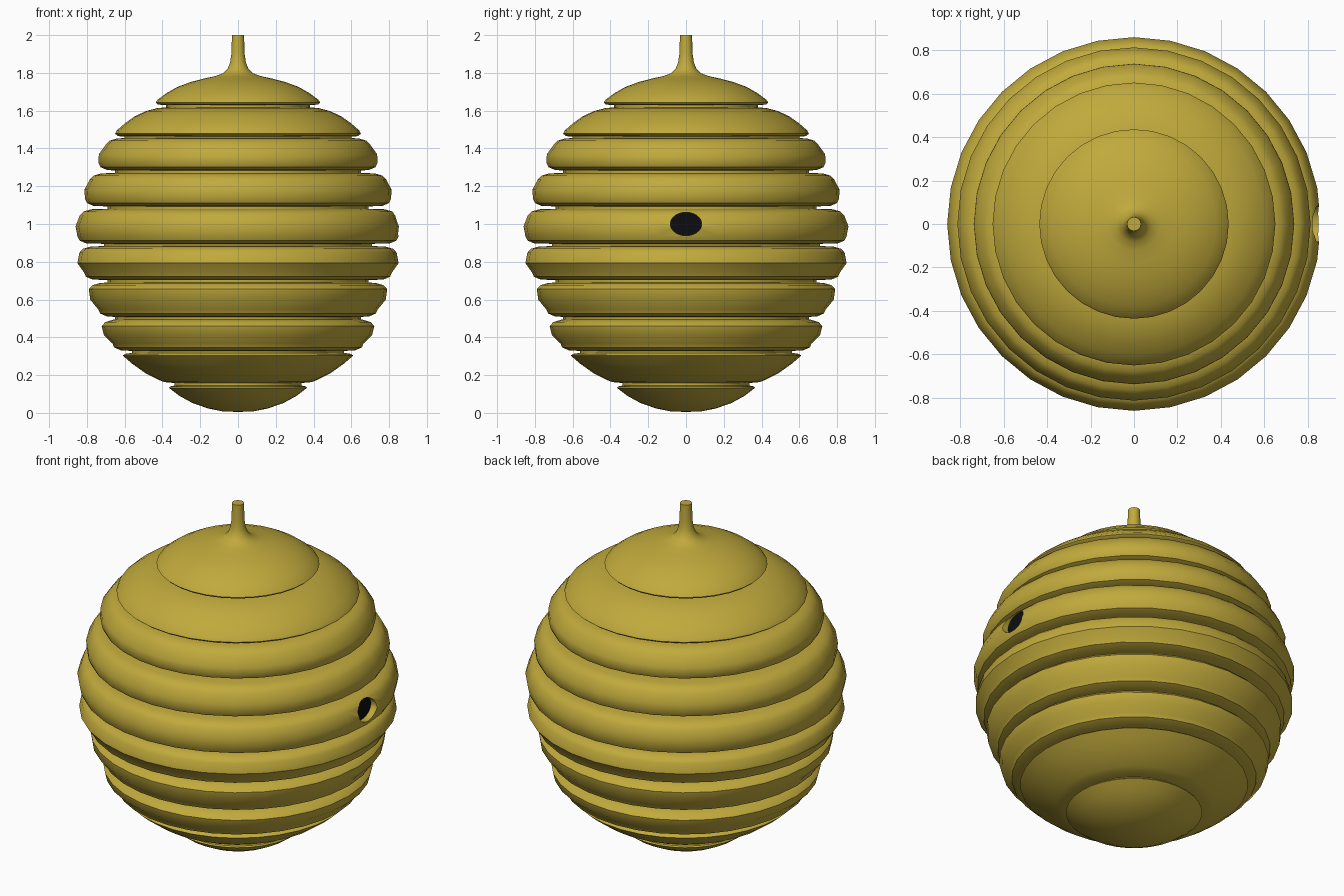
import bpy, bmesh, math
from mathutils import Matrix

if "Cube" in bpy.data.objects:
    bpy.data.objects.remove(bpy.data.objects["Cube"])

SEG = 32


def material(name, rgb):
    m = bpy.data.materials.new(name)
    m.diffuse_color = (*rgb, 1)
    m.use_nodes = True
    m.node_tree.nodes["Principled BSDF"].inputs["Base Color"].default_value = m.diffuse_color
    return m


def make_object(name, bm, mat):
    bmesh.ops.recalc_face_normals(bm, faces=bm.faces[:])
    me = bpy.data.meshes.new(name)
    bm.to_mesh(me)
    bm.free()
    me.materials.append(mat)
    ob = bpy.data.objects.new(name, me)
    bpy.context.collection.objects.link(ob)
    return ob


def lathe(name, profile, mat):
    bm = bmesh.new()
    loops = []
    for r, z in profile:
        if r == 0:
            loops.append([bm.verts.new((0, 0, z))] * SEG)
        else:
            loops.append([bm.verts.new((r * math.cos(math.tau * i / SEG),
                                        r * math.sin(math.tau * i / SEG), z)) for i in range(SEG)])
    for a, b in zip(loops, loops[1:]):
        for i in range(SEG):
            j = (i + 1) % SEG
            bm.faces.new(list(dict.fromkeys((a[i], a[j], b[j], b[i]))))
    return make_object(name, bm, mat)


def oval_plug(name, x0, x1, mat):
    # elliptical cylinder along x at the entrance position
    bm = bmesh.new()
    bmesh.ops.create_cone(bm, cap_ends=True, segments=32, radius1=1, radius2=1, depth=1,
                          matrix=Matrix.Translation(((x0 + x1) / 2, 0, 1.0))
                          @ Matrix.Diagonal((x1 - x0, 0.083, 0.062, 1))
                          @ Matrix.Rotation(math.pi / 2, 4, 'Y'))
    return make_object(name, bm, mat)


straw = material("straw", (0.53, 0.40, 0.045))
black = material("black", (0.004, 0.004, 0.005))

# rounded bottom and the sloping ring above it
profile = [(0, 0.005), (0.08, 0.008), (0.16, 0.024), (0.24, 0.052), (0.31, 0.09), (0.365, 0.132),
           (0.36, 0.14), (0.335, 0.145), (0.335, 0.158), (0.39, 0.163), (0.42, 0.175),
           (0.49, 0.21), (0.56, 0.26), (0.61, 0.303), (0.60, 0.312), (0.56, 0.318), (0.56, 0.325)]

# middle bands: z bottom, z top, radius near bottom, middle, near top, groove radius above
bands = [(0.328, 0.495, 0.665, 0.71, 0.722, 0.65),
         (0.508, 0.69, 0.74, 0.782, 0.79, 0.69),
         (0.703, 0.883, 0.815, 0.85, 0.84, 0.71),
         (0.895, 1.08, 0.85, 0.86, 0.838, 0.69),
         (1.093, 1.27, 0.81, 0.813, 0.785, 0.65),
         (1.283, 1.455, 0.738, 0.737, 0.70, 0.60)]
groove = 0.56
for z0, z1, a, b, c, g in bands:
    h = z1 - z0
    profile += [(groove, z0), (a - 0.045, z0 + 0.003), (a - 0.01, z0 + 0.018), (a, z0 + 0.04),
                (b, z0 + h * 0.5), (c, z1 - 0.035), (c - 0.02, z1 - 0.014), (c - 0.06, z1 - 0.002), (g, z1)]
    groove = g

# upper sloping ring, cap and stem
profile += [(0.60, 1.463), (0.635, 1.465), (0.651, 1.478), (0.642, 1.495), (0.60, 1.532),
            (0.55, 1.568), (0.49, 1.597), (0.43, 1.613), (0.38, 1.618), (0.38, 1.63),
            (0.425, 1.632), (0.436, 1.643), (0.425, 1.658), (0.38, 1.692), (0.32, 1.726),
            (0.25, 1.752), (0.18, 1.77), (0.12, 1.783), (0.08, 1.798), (0.055, 1.822),
            (0.042, 1.855), (0.035, 1.90), (0.032, 2.0), (0, 2.0)]
hive = lathe("hive_body", profile, straw)

# entrance pocket cut into the +x side
cutter = oval_plug("entrance_cutter", 0.805, 1.0, straw)
cutter.hide_render = True
mod = hive.modifiers.new("entrance", 'BOOLEAN')
mod.object = cutter
mod.operation = 'DIFFERENCE'
mod.solver = 'EXACT'
bpy.context.view_layer.objects.active = hive
hive.select_set(True)
bpy.ops.object.modifier_apply(modifier=mod.name)
bpy.data.objects.remove(cutter)
bpy.ops.object.shade_smooth_by_angle(angle=math.radians(40))

# dark back of the entrance
oval_plug("entrance_hole", 0.79, 0.81, black)
